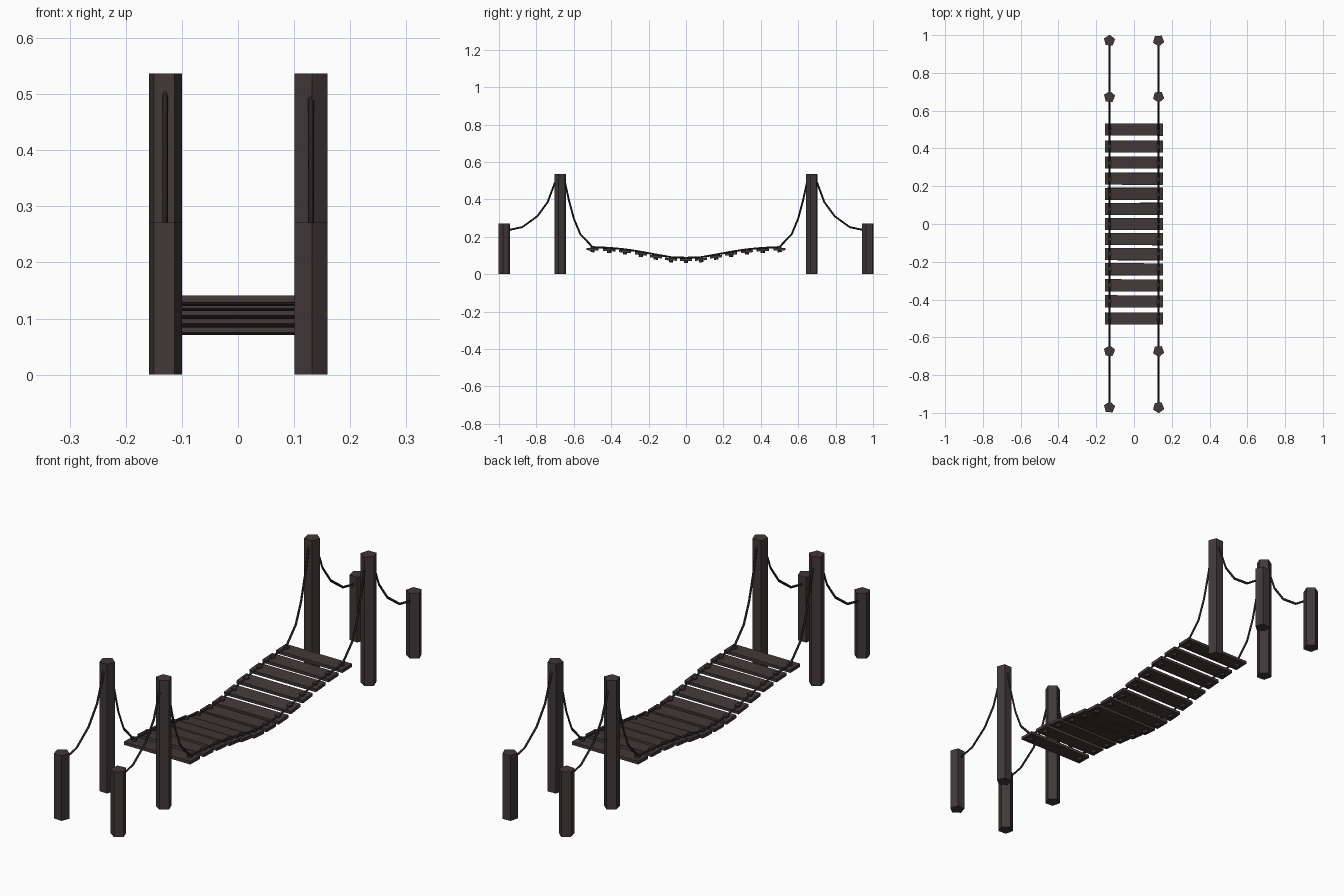
import bpy, bmesh, math, random
from mathutils import Matrix, Vector

if "Cube" in bpy.data.objects:
    bpy.data.objects.remove(bpy.data.objects["Cube"])

random.seed(4)


def material(name, rgb):
    m = bpy.data.materials.new(name)
    m.diffuse_color = (*rgb, 1)
    m.use_nodes = True
    m.node_tree.nodes["Principled BSDF"].inputs["Base Color"].default_value = m.diffuse_color
    return m


WOOD = material("dark_wood", (0.055, 0.04, 0.04))
ROPE = material("dark_rope", (0.02, 0.017, 0.017))


def post(name, x, y, height):
    # pentagonal post; left posts turn a flat to the front, right posts a corner
    bpy.ops.mesh.primitive_cylinder_add(vertices=5, radius=0.031, depth=height,
                                        location=(x, y, height / 2))
    o = bpy.context.object
    o.name = name
    o.rotation_euler.z = math.pi + (math.radians(176) if x < 0 else math.radians(3))
    o.data.materials.append(WOOD)


def rope(name, points, radius=0.005):
    c = bpy.data.curves.new(name, 'CURVE')
    c.dimensions = '3D'
    c.bevel_depth = radius
    c.bevel_resolution = 0
    c.use_fill_caps = True
    s = c.splines.new('POLY')
    s.points.add(len(points) - 1)
    for p, co in zip(s.points, points):
        p.co = (*co, 1)
    c.materials.append(ROPE)
    o = bpy.data.objects.new(name, c)
    bpy.context.collection.objects.link(o)


# sagging deck: plank centre height against distance from the middle
SAG = [(0, 0.077), (0.08, 0.080), (0.16, 0.094), (0.24, 0.109),
       (0.325, 0.122), (0.41, 0.130), (0.50, 0.134)]
deck = [(-y, z) for y, z in SAG[:0:-1]] + SAG


def block(bm, size, mat):
    bmesh.ops.create_cube(bm, size=1, matrix=mat @ Matrix.Diagonal((*size, 1)))


def mesh_object(name, bm, mat):
    me = bpy.data.meshes.new(name)
    bm.to_mesh(me)
    bm.free()
    me.materials.append(mat)
    bpy.context.collection.objects.link(bpy.data.objects.new(name, me))


# planks, each with a rope knot through both ends
for i, (y, z) in enumerate(deck):
    a, b = deck[max(i - 1, 0)], deck[min(i + 1, len(deck) - 1)]
    slope = math.atan2(b[1] - a[1], b[0] - a[0]) * 0.6
    frame = (Matrix.Translation((0, y, z))
             @ Matrix.Rotation(random.uniform(-0.008, 0.008), 4, 'Z')
             @ Matrix.Rotation(slope, 4, 'X'))
    bm = bmesh.new()
    block(bm, (0.306, 0.064, 0.013), frame)
    mesh_object(f"plank_{i + 1}", bm, WOOD)
    bm = bmesh.new()
    for x in (-0.128, 0.128):
        bmesh.ops.create_cone(bm, cap_ends=True, segments=6, radius1=0.011, radius2=0.011,
                              depth=0.031, matrix=frame @ Matrix.Translation((x, 0, -0.001)))
    mesh_object(f"plank_knots_{i + 1}", bm, WOOD)

# posts and ropes on both sides
INNER = [(0.65, 0.505), (0.627, 0.40), (0.60, 0.298), (0.565, 0.214), (0.50, 0.146)]
OUTER = [(0.695, 0.505), (0.74, 0.385), (0.795, 0.31), (0.875, 0.252), (0.955, 0.235)]
for side, x in (("left", -0.13), ("right", 0.13)):
    for end, s in (("front", -1), ("back", 1)):
        post(f"tall_post_{end}_{side}", x, s * 0.673, 0.537)
        post(f"short_post_{end}_{side}", x, s * 0.971, 0.271)
        rope(f"anchor_rope_{end}_{side}", [(x, s * y, z) for y, z in OUTER])
        rope(f"hanging_rope_{end}_{side}", [(x, s * y, z) for y, z in INNER])
    rope(f"deck_rope_{side}", [(x, y, z + 0.011) for y, z in deck])
